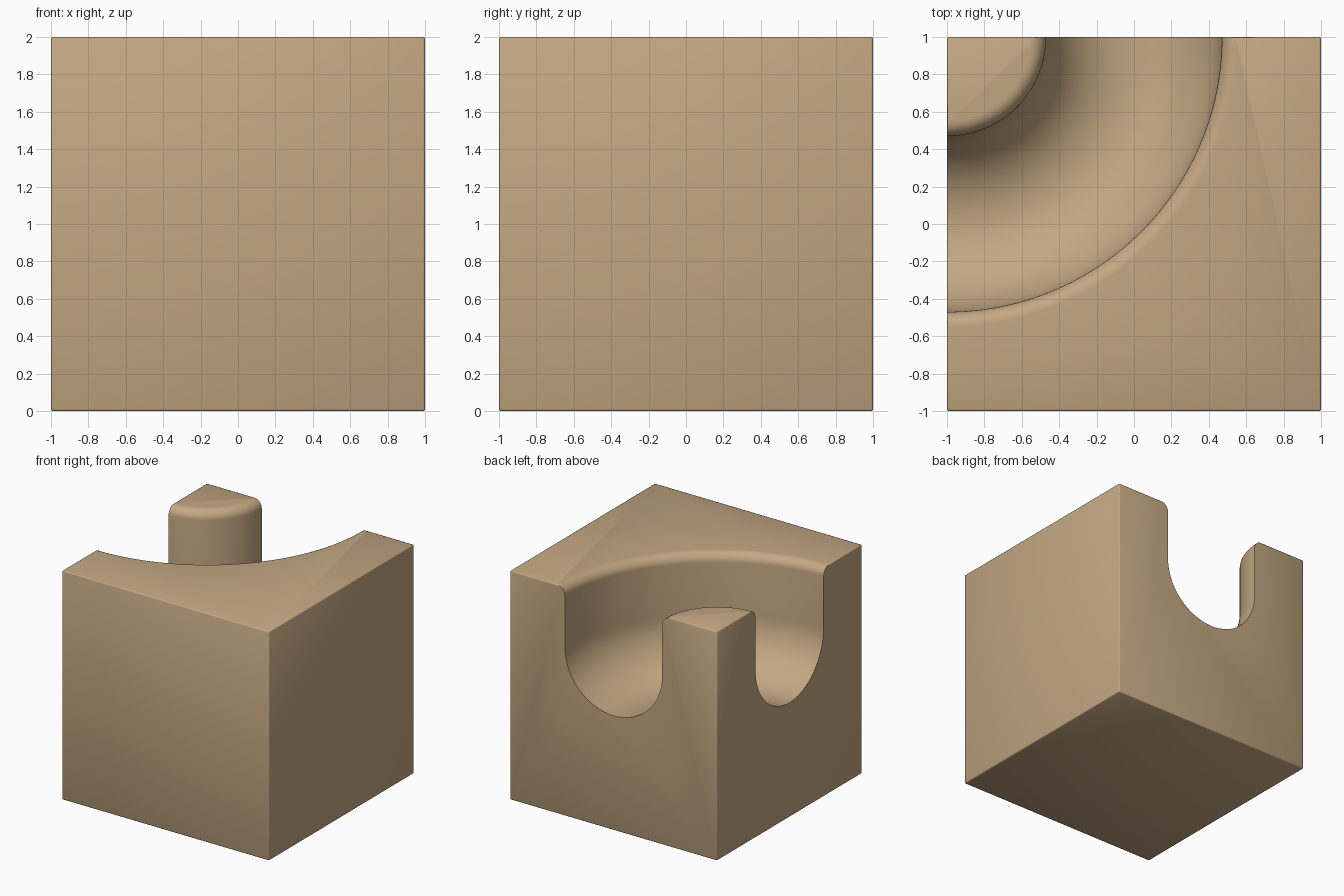
import bpy, bmesh, math
from mathutils import Vector

if "Cube" in bpy.data.objects:
    bpy.data.objects.remove(bpy.data.objects["Cube"])

CORNER = Vector((-1, 1, 0))   # axis of the curved channel
R, HALF, LIP = 1.0, 0.47, 0.08  # channel centre radius, half width, lip rounding


def make_object(name, bm):
    bmesh.ops.recalc_face_normals(bm, faces=bm.faces)
    mesh = bpy.data.meshes.new(name)
    bm.to_mesh(mesh)
    bm.free()
    obj = bpy.data.objects.new(name, mesh)
    bpy.context.collection.objects.link(obj)
    return obj


def arc(cx, cz, r, a0, a1, n):
    for i in range(n + 1):
        a = math.radians(a0 + (a1 - a0) * i / n)
        yield (cx + r * math.cos(a), cz + r * math.sin(a))


# Solid block with slightly softened edges
bm = bmesh.new()
bmesh.ops.create_cube(bm, size=2)
bmesh.ops.translate(bm, verts=bm.verts, vec=(0, 0, 1))
bmesh.ops.bevel(bm, geom=bm.edges[:], offset=0.01, segments=2, profile=0.5,
                affect='EDGES')
block = make_object("track_block", bm)

# Channel cutter: U-shaped profile with flared lips, revolved about the corner
flare = HALF + LIP
profile = [(R - flare, 2.2)]
profile += arc(R - flare, 2 - LIP, LIP, 90, 0, 8)
profile += arc(R, 1 + HALF, HALF, 180, 360, 32)
profile += arc(R + flare, 2 - LIP, LIP, 180, 90, 8)
profile += [(R + flare, 2.2)]

bm = bmesh.new()
steps = 128
rings = []
for s in range(steps):
    a = 2 * math.pi * (s + 0.5) / steps
    rings.append([bm.verts.new(CORNER + Vector((r * math.cos(a), r * math.sin(a), z)))
                  for r, z in profile])
n = len(profile)
for s in range(steps):
    p, q = rings[s], rings[(s + 1) % steps]
    for i in range(n):
        j = (i + 1) % n
        bm.faces.new((p[i], p[j], q[j], q[i]))
cutter = make_object("channel_cutter", bm)
cutter.hide_render = True

# Carve the channel
cut = block.modifiers.new("channel", 'BOOLEAN')
cut.operation = 'DIFFERENCE'
cut.solver = 'EXACT'
cut.object = cutter
bpy.context.view_layer.objects.active = block
block.select_set(True)
bpy.ops.object.modifier_apply(modifier=cut.name)
bpy.data.objects.remove(cutter, do_unlink=True)

# Warm wood colour and smooth shading
wood = bpy.data.materials.new("warm wood")
wood.diffuse_color = (0.55, 0.39, 0.225, 1)
wood.use_nodes = True
wood.node_tree.nodes["Principled BSDF"].inputs["Base Color"].default_value = wood.diffuse_color
block.data.materials.clear()
block.data.materials.append(wood)
bpy.ops.object.shade_smooth_by_angle(angle=math.radians(50))
